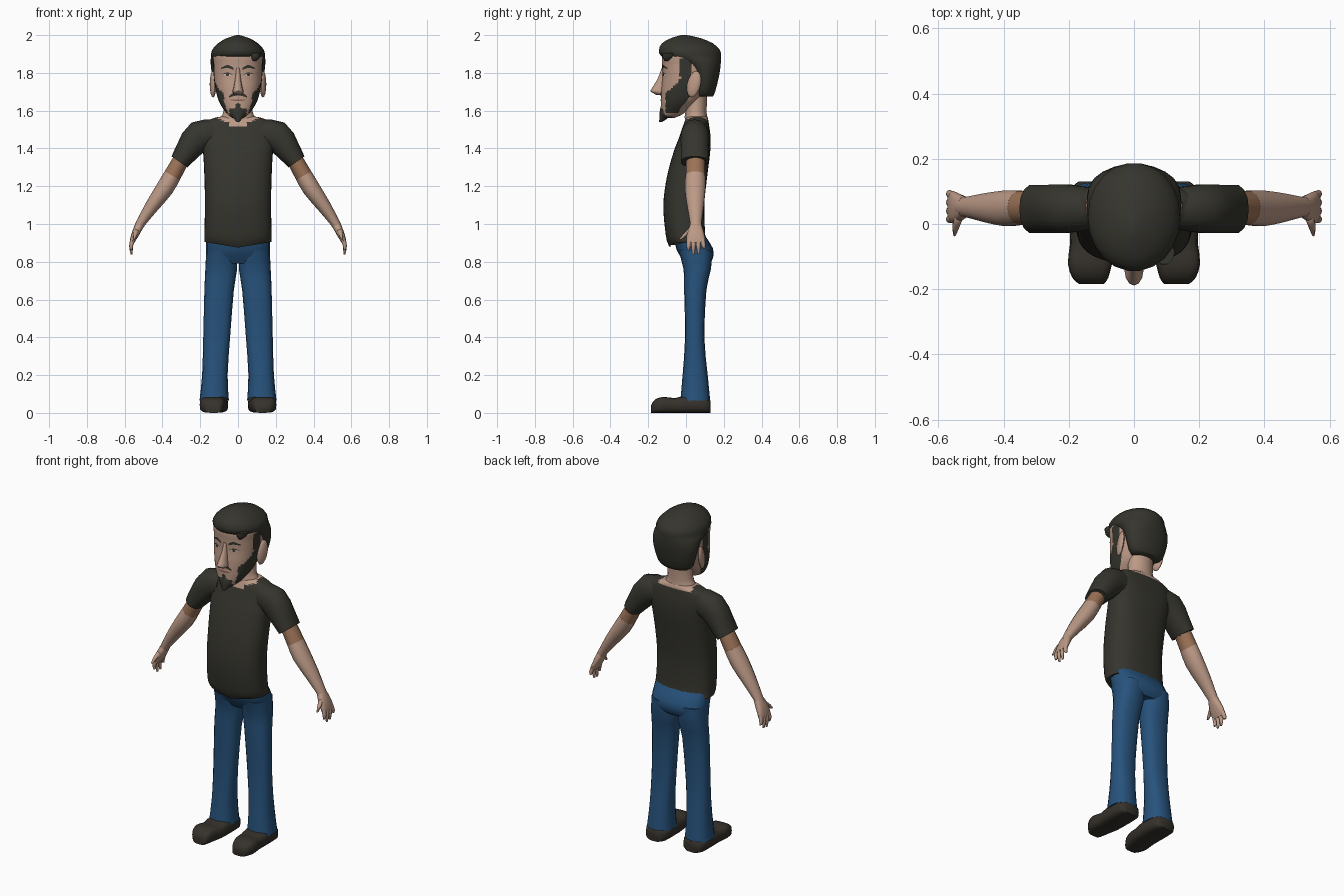
import bpy, bmesh, math
from mathutils import Vector as V

if "Cube" in bpy.data.objects:
    bpy.data.objects.remove(bpy.data.objects["Cube"])


def material(name, rgb):
    m = bpy.data.materials.new(name)
    m.diffuse_color = (*rgb, 1)
    m.use_nodes = True
    m.node_tree.nodes["Principled BSDF"].inputs["Base Color"].default_value = m.diffuse_color
    return m


DARK = material("charcoal", (0.036, 0.035, 0.027))
JEANS = material("denim blue", (0.02, 0.085, 0.20))
SKIN = material("skin", (0.50, 0.32, 0.24))
TAN = material("tanned skin", (0.33, 0.17, 0.095))
SHOE = material("shoe brown", (0.036, 0.031, 0.024))
WHITE = material("eye white", (0.55, 0.48, 0.42))
LIP = material("lip", (0.25, 0.12, 0.085))


def finish(name, bm, mats, rule=None, mirror=False, angle=50):
    """Turn a bmesh into a shaded object, colouring faces by a rule on their centres."""
    if rule:
        for f in bm.faces:
            f.material_index = rule(f.calc_center_median())
    me = bpy.data.meshes.new(name)
    bm.to_mesh(me)
    bm.free()
    ob = bpy.data.objects.new(name, me)
    bpy.context.collection.objects.link(ob)
    for m in mats:
        me.materials.append(m)
    if mirror:
        ob.modifiers.new("mirror", 'MIRROR').use_mirror_merge = False
    bpy.ops.object.select_all(action='DESELECT')
    ob.select_set(True)
    bpy.context.view_layer.objects.active = ob
    bpy.ops.object.shade_smooth_by_angle(angle=math.radians(angle))
    return ob


def sample(rows, k):
    """Smooth curve through rows of numbers, k steps per span."""
    out = []
    for i in range(len(rows) - 1):
        p0, p1, p2 = rows[max(i - 1, 0)], rows[i], rows[i + 1]
        p3 = rows[min(i + 2, len(rows) - 1)]
        for s in range(k):
            t = s / k
            out.append([0.5 * (2 * b + (c - a) * t + (2 * a - 5 * b + 4 * c - d) * t * t
                        + (3 * b - a - 3 * c + d) * t ** 3)
                        for a, b, c, d in zip(p0, p1, p2, p3)])
    return out + [list(rows[-1])]


def loft(name, sections, mats, n=14, p=2.0, shift=None, **kw):
    """Skin rings, each given as centre and two half axes."""
    bm = bmesh.new()
    rings = []
    for c, a, b in sections:
        ring = []
        for i in range(n):
            t = 2 * math.pi * i / n
            u, v = [math.copysign(abs(q) ** (2 / p), q) for q in (math.cos(t), math.sin(t))]
            co = c + a * u + b * v
            ring.append(bm.verts.new(shift(co) if shift else co))
        rings.append(ring)
    for r, s in zip(rings, rings[1:]):
        for i in range(n):
            j = (i + 1) % n
            bm.faces.new((r[i], r[j], s[j], s[i]))
    bm.faces.new(rings[0])
    bm.faces.new(rings[-1])
    bmesh.ops.recalc_face_normals(bm, faces=bm.faces)
    return finish(name, bm, mats, **kw)


def level(rows, k=2):
    """Horizontal rings from z, x min, x max, y min, y max."""
    return [(V(((x0 + x1) / 2, (y0 + y1) / 2, z)), V(((x1 - x0) / 2, 0, 0)),
             V((0, (y1 - y0) / 2, 0))) for z, x0, x1, y0, y1 in sample(rows, k)]


def centred(rows, k=2):
    """Horizontal rings from z, half width, y min, y max."""
    return level([(z, -w, w, y0, y1) for z, w, y0, y1 in rows], k)


def tube(rows, k=2):
    """Rings across a limb path from x, y, z, in-plane radius, y radius."""
    pts = sample(rows, k)
    out = []
    for i, (x, y, z, r, ry) in enumerate(pts):
        a, b = pts[max(i - 1, 0)], pts[min(i + 1, len(pts) - 1)]
        d = V((b[0] - a[0], 0, b[2] - a[2])).normalized()
        out.append((V((x, y, z)), V((-d.z, 0, d.x)) * r, V((0, ry, 0))))
    return out


# T-shirt body with a scooped neckline and a hem that dips in the middle
def neckline(c):
    x = abs(c.x)
    low = 1.508 + 0.45 * x if c.y < 0.05 else 1.548
    return 1 if x < 0.105 and c.z > low else 0


def hem(c):
    drop = 0.032 * max(0, 1 - abs(c.x) / 0.18) * max(0, min(1, (0.97 - c.z) / 0.07))
    return c - V((0, 0, drop))


loft("shirt_body", centred([
    (.905, .178, -.085, .117), (.95, .178, -.107, .102), (1.1, .175, -.120, .097),
    (1.25, .178, -.101, .112), (1.38, .185, -.066, .128), (1.46, .198, -.036, .130),
    (1.53, .192, -.012, .121), (1.56, .13, .0, .116), (1.57, .08, .01, .112)], 4),
    [DARK, SKIN], n=36, p=2.5, shift=hem, rule=neckline)

# Sleeves and arms
loft("sleeve", tube([(.13, .047, 1.475, .075, .065), (.205, .047, 1.465, .083, .076),
                     (.265, .046, 1.392, .066, .075), (.31, .046, 1.329, .051, .075)]),
     [DARK], p=2.2, mirror=True)
loft("upper_arm", tube([(.285, .05, 1.365, .042, .05), (.315, .05, 1.315, .044, .051),
                        (.35, .05, 1.252, .046, .053)]), [TAN], mirror=True)
loft("forearm", tube([(.348, .05, 1.256, .046, .053), (.39, .048, 1.185, .047, .056),
                      (.455, .05, 1.095, .037, .045), (.515, .052, 1.005, .025, .031),
                      (.53, .052, .975, .023, .033)]), [SKIN], mirror=True)

# Hands
loft("palm", tube([(.52, .052, .995, .023, .031), (.54, .05, .955, .021, .045),
                   (.557, .052, .915, .015, .05), (.562, .052, .9, .011, .046)]),
     [SKIN], n=12, p=2.5, mirror=True)
for i, (y, tip_y, tip_z) in enumerate([(.017, .012, .862), (.04, .039, .838),
                                       (.064, .067, .842), (.087, .098, .87)]):
    loft(f"finger_{i + 1}", tube([(.556, y, .92, .012, .013), (.566, (y + tip_y) / 2, .885, .011, .012),
                                  (.563, tip_y, tip_z, .005, .006)]), [SKIN], n=8, mirror=True)
loft("thumb", tube([(.535, .025, .97, .014, .017), (.545, -.003, .945, .012, .015),
                    (.55, -.03, .918, .005, .008)]), [SKIN], n=8, mirror=True)

# Jeans
loft("jeans_hips", centred([(.79, .15, -.005, .125), (.82, .167, -.025, .143),
                            (.87, .17, -.052, .143), (.94, .168, -.065, .1)]),
     [JEANS], n=20, p=2.6)
loft("jeans_leg", level([
    (.86, .005, .168, -.04, .14), (.76, .005, .173, -.013, .132), (.65, .022, .178, -.01, .108),
    (.4, .042, .184, -.005, .097), (.2, .055, .190, -.018, .115), (.065, .048, .204, -.03, .128)]),
    [JEANS], n=16, p=2.4, mirror=True)

# Shoes, as upright sections from heel to toe: y, x centre, half width, height
shoe = sample([(.13, .125, .045, .065), (.1, .125, .07, .08), (0, .125, .073, .09),
               (-.06, .126, .07, .078), (-.12, .135, .068, .085), (-.165, .134, .055, .07),
               (-.184, .13, .038, .042)], 2)
loft("shoe", [(V((x, y, h / 2)), V((w, 0, 0)), V((0, 0, h / 2))) for y, x, w, h in shoe],
     [SHOE], n=16, p=3.5, mirror=True)

# Neck
loft("neck", centred([(1.52, .1, .0, .113), (1.565, .092, -.008, .113),
                      (1.6, .076, -.005, .11), (1.74, .075, .0, .115)]), [SKIN], n=18)

# Head with beard and sideburns coloured on
HEAD_P = 2.3
head = centred([
    (1.562, .03, -.132, -.06), (1.58, .055, -.133, -.02), (1.62, .085, -.132, .03),
    (1.66, .105, -.132, .08), (1.72, .12, -.13, .12), (1.78, .128, -.124, .14),
    (1.84, .13, -.126, .15), (1.9, .13, -.125, .15), (1.96, .09, -.085, .11)], 5)


def beard(c):
    x = abs(c.x)
    front = max(-.015 - (1.78 - c.z) * 1.05, -.108)
    jaw = x > .045 and 1.585 < c.z < 1.78 and front < c.y < .02 - max(0, 1.68 - c.z) * .7
    sideburn = x > .08 and 1.75 < c.z < 1.88 and -.03 < c.y < .03
    goatee = c.z < 1.615 and x < .045 and c.y < -.07
    return 1 if jaw or sideburn or goatee else 0


loft("head", head, [SKIN, DARK], n=64, p=HEAD_P, rule=beard)
loft("goatee", centred([(1.54, .006, -.142, -.128), (1.565, .028, -.141, -.09),
                        (1.595, .044, -.139, -.08), (1.622, .022, -.134, -.1)]), [DARK], n=12)
loft("nose", centred([(1.825, .010, -.13, -.1), (1.77, .015, -.149, -.1), (1.715, .025, -.183, -.1),
                      (1.7, .029, -.186, -.1), (1.683, .018, -.155, -.1)]), [SKIN], n=12)

# Hair cap: full at the back, cut high above the face, with a short fringe lock
loft("hair", centred([
    (1.675, .085, .05, .142), (1.7, .112, .045, .155), (1.78, .135, .03, .175),
    (1.83, .143, .0, .183), (1.865, .145, -.06, .186), (1.888, .142, -.132, .187),
    (1.92, .138, -.145, .182), (1.957, .105, -.128, .143), (1.985, .057, -.078, .075),
    (2.0, .008, -.025, .005)]), [DARK], n=22, p=2.05)
loft("fringe_lock", level([(1.862, .08, .095, -.112, -.09), (1.88, .065, .115, -.125, -.06),
                           (1.905, .06, .125, -.125, -.05)]), [DARK], n=10)

# Ears
bm = bmesh.new()
bmesh.ops.create_uvsphere(bm, u_segments=12, v_segments=8, radius=1)
for v in bm.verts:
    x, y, z = v.co
    v.co = V((.132 + x * .016 + y * .008, .042 + y * .036 + z * .012, 1.74 + z * .07))
finish("ear", bm, [SKIN], mirror=True)


def face_y(x, z):
    """Front surface of the head at x, z."""
    c, a, b = min(head, key=lambda s: abs(s[0].z - z))
    i = next(i for i, s in enumerate(head) if s[0].z >= z)
    (c0, a0, b0), (c1, a1, b1) = head[i - 1], head[i]
    t = (z - c0.z) / (c1.z - c0.z)
    c, a, b = c0.lerp(c1, t), a0.lerp(a1, t), b0.lerp(b1, t)
    return c.y - b.y * (1 - min(1, abs(x) / a.x) ** HEAD_P) ** (1 / HEAD_P)


def plate(name, rows, mat, lift=.003, mirror=True):
    """Thin strip lying on the face from x, z, half height."""
    bm = bmesh.new()
    cols = [[bm.verts.new((x, face_y(x, z + s * h) - lift, z + s * h)) for s in (-1, 1)]
            for x, z, h in sample(rows, 4)]
    for a, b in zip(cols, cols[1:]):
        bm.faces.new((a[0], b[0], b[1], a[1]))
    finish(name, bm, [mat], mirror=mirror)


# Painted face details
plate("eyebrow", [(.025, 1.822, .006), (.055, 1.834, .008), (.09, 1.824, .003)], DARK)
plate("eye_white", [(.034, 1.788, .001), (.055, 1.79, .008), (.078, 1.79, .001)], WHITE)
plate("iris", [(.048, 1.79, .003), (.056, 1.79, .008), (.064, 1.79, .003)], DARK, .005)
plate("eyelid", [(.03, 1.79, .001), (.055, 1.8, .003), (.083, 1.793, .001)], DARK, .005)
plate("moustache", [(.0, 1.688, .006), (.025, 1.686, .009), (.048, 1.672, .003)], DARK, .004)
plate("mouth", [(-.042, 1.657, .001), (0, 1.655, .005), (.042, 1.657, .001)], LIP, .003, False)
plate("soul_patch", [(-.012, 1.63, .004), (0, 1.628, .012), (.012, 1.63, .004)], DARK, .003, False)
